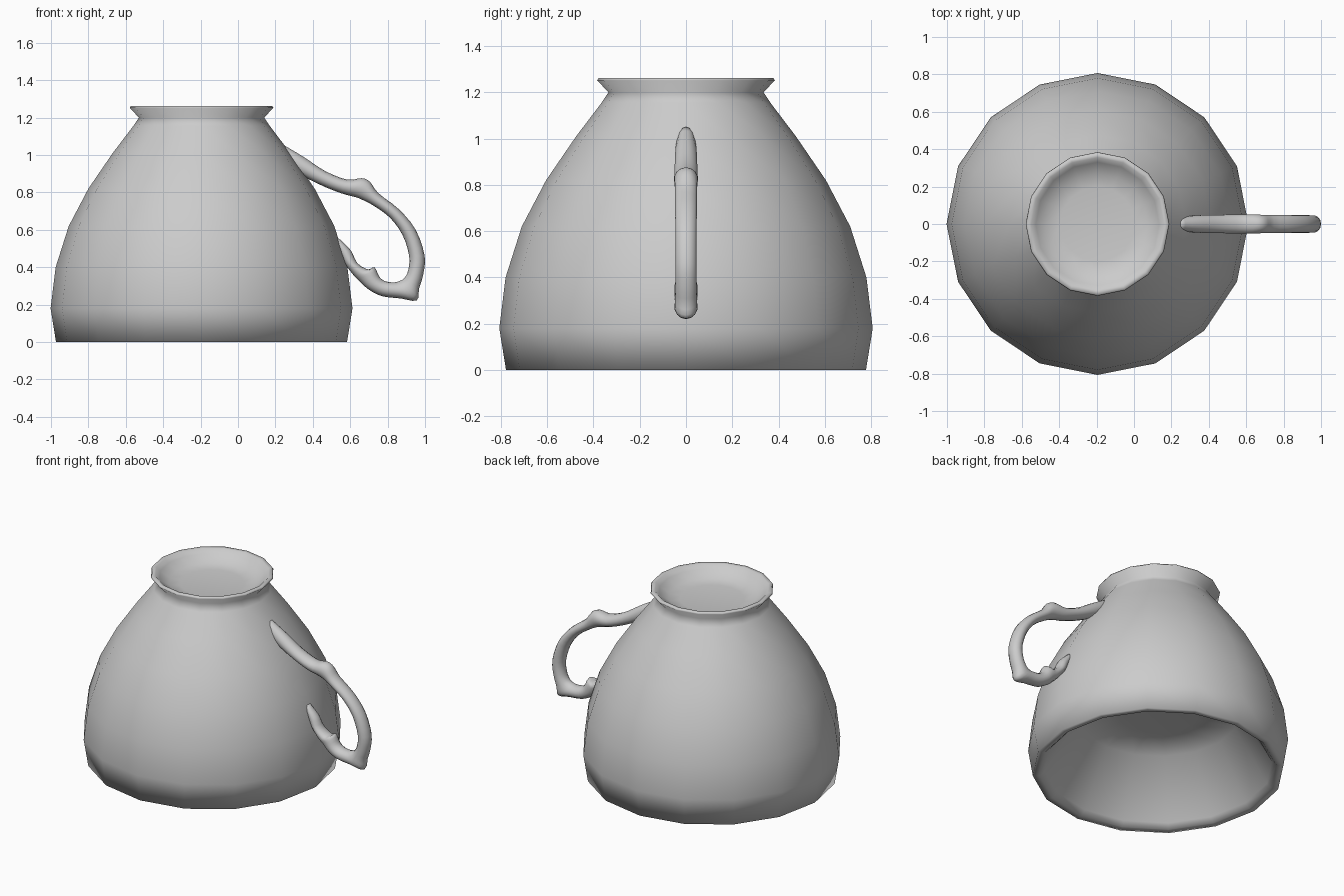
import bpy, bmesh, math
from mathutils import Vector

CX = -0.195      # axis of the cup body
SIDES = 16


def finish(name, bm, angle):
    bmesh.ops.recalc_face_normals(bm, faces=bm.faces)
    mesh = bpy.data.meshes.new(name)
    bm.to_mesh(mesh)
    bm.free()
    ob = bpy.data.objects.new(name, mesh)
    bpy.context.collection.objects.link(ob)
    bpy.ops.object.select_all(action='DESELECT')
    ob.select_set(True)
    bpy.context.view_layer.objects.active = ob
    bpy.ops.object.shade_smooth_by_angle(angle=math.radians(angle))
    return ob


def bridge(bm, rings):
    for a, b in zip(rings, rings[1:]):
        n = len(a)
        for i in range(n):
            j = (i + 1) % n
            bm.faces.new((a[i], a[j], b[j], b[i]))
    bm.faces.new(rings[0])
    bm.faces.new(rings[-1])


# Upturned cup: one lathe profile from the foot recess, down the outside, up to the inner floor
profile = [(0.20, 1.185), (0.27, 1.195), (0.33, 1.235), (0.355, 1.26), (0.378, 1.262),
           (0.384, 1.252), (0.335, 1.20), (0.365, 1.155), (0.475, 1.01), (0.605, 0.82),
           (0.71, 0.62), (0.78, 0.40), (0.807, 0.18), (0.778, 0.0),
           (0.735, 0.0), (0.705, 0.03), (0.50, 0.39), (0.25, 0.41)]
bm = bmesh.new()
rings = []
for r, z in profile:
    rings.append([bm.verts.new((CX + r * math.cos(2 * math.pi * i / SIDES),
                                r * math.sin(2 * math.pi * i / SIDES), z))
                  for i in range(SIDES)])
bridge(bm, rings)
finish("cup_body", bm, 120)

# Handle: outer edge x, z / inner edge x, z / half width in y at each station
stations = [(0.25, 1.05, 0.20, 1.00, 0.032),
            (0.35, 0.990, 0.29, 0.920, 0.046),
            (0.47, 0.912, 0.43, 0.845, 0.050),
            (0.585, 0.868, 0.55, 0.796, 0.052),
            (0.66, 0.876, 0.63, 0.774, 0.052),
            (0.705, 0.857, 0.67, 0.758, 0.050),
            (0.75, 0.796, 0.72, 0.732, 0.049),
            (0.86, 0.710, 0.81, 0.667, 0.048),
            (0.95, 0.60, 0.88, 0.572, 0.047),
            (0.998, 0.46, 0.915, 0.46, 0.047),
            (0.99, 0.36, 0.910, 0.385, 0.047),
            (0.968, 0.285, 0.890, 0.342, 0.048),
            (0.955, 0.222, 0.86, 0.325, 0.050),
            (0.87, 0.233, 0.83, 0.319, 0.049),
            (0.77, 0.245, 0.785, 0.326, 0.049),
            (0.70, 0.280, 0.755, 0.350, 0.050),
            (0.655, 0.320, 0.73, 0.400, 0.050),
            (0.62, 0.355, 0.695, 0.388, 0.048),
            (0.57, 0.42, 0.638, 0.422, 0.043),
            (0.54, 0.48, 0.603, 0.490, 0.036),
            (0.50, 0.55, 0.538, 0.555, 0.022)]


def spline(p, i, t):
    """Smooth interpolation between stations i and i + 1."""
    a, b = p[max(i - 1, 0)], p[i]
    c, d = p[i + 1], p[min(i + 2, len(p) - 1)]
    return [0.5 * (2 * q + (r - o) * t + (2 * o - 5 * q + 4 * r - s) * t * t
                   + (3 * q - o - 3 * r + s) * t ** 3) for o, q, r, s in zip(a, b, c, d)]


STEPS, SECTION = 3, 14
samples = [spline(stations, i, k / STEPS)
           for i in range(len(stations) - 1) for k in range(STEPS)]
samples.append(stations[-1])
bm = bmesh.new()
rings = []
for ox, oz, ix, iz, w in samples:
    mid = Vector(((ox + ix) / 2, 0, (oz + iz) / 2))
    half = Vector(((ox - ix) / 2, 0, (oz - iz) / 2))
    ring = []
    for i in range(SECTION):
        a = 2 * math.pi * i / SECTION
        ring.append(bm.verts.new(mid + half * math.cos(a) + Vector((0, w * math.sin(a), 0))))
    rings.append(ring)
bridge(bm, rings)
finish("cup_handle", bm, 120)
